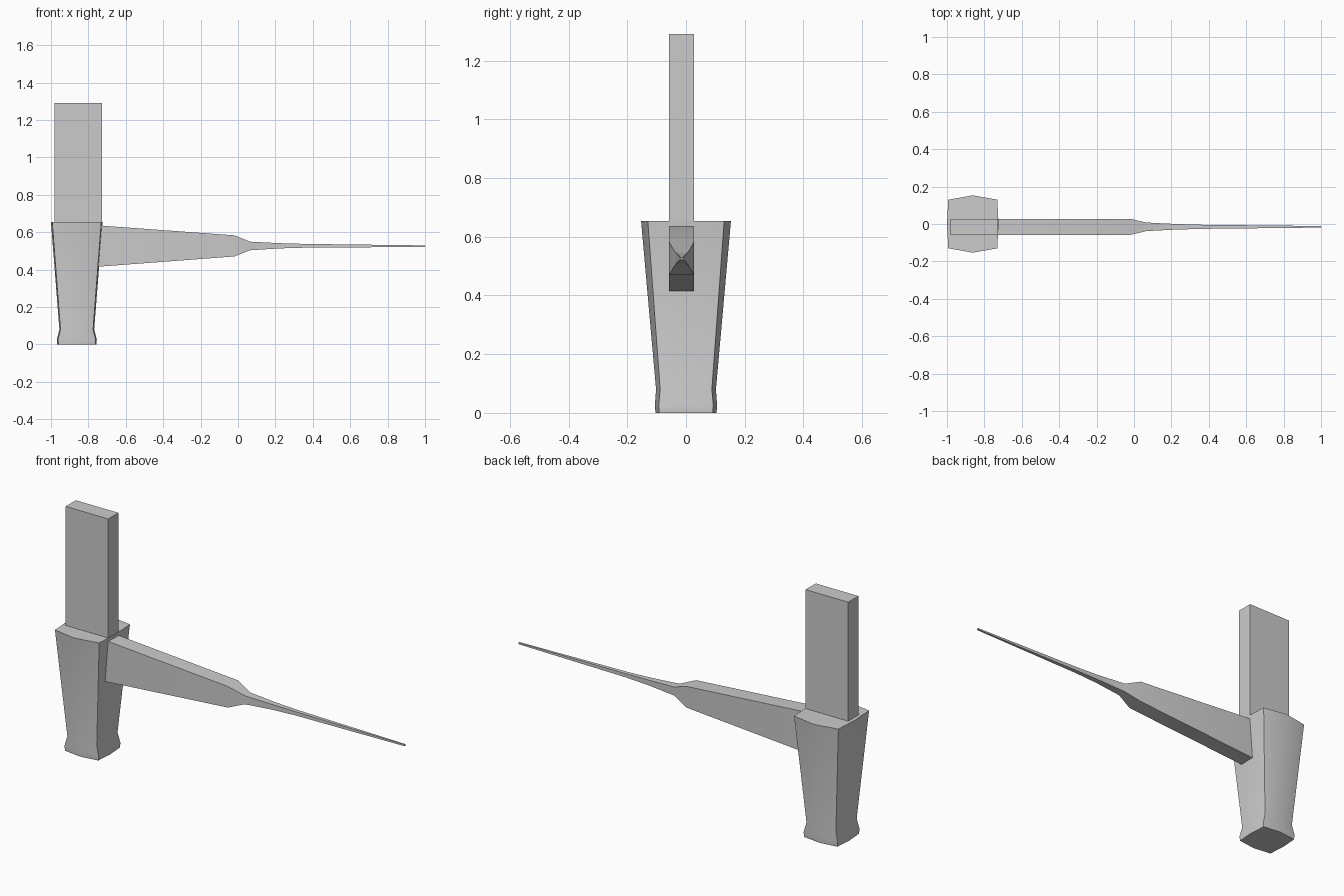
import bpy
import bmesh

if "Cube" in bpy.data.objects:
    bpy.data.objects.remove(bpy.data.objects["Cube"])


def loft(name, rings, angle=0.9):
    """Skin a list of equal-length rings and cap both ends."""
    bm = bmesh.new()
    loops = [[bm.verts.new(p) for p in ring] for ring in rings]
    n = len(loops[0])
    for a, b in zip(loops, loops[1:]):
        for i in range(n):
            j = (i + 1) % n
            bm.faces.new((a[i], a[j], b[j], b[i]))
    bm.faces.new(loops[0])
    bm.faces.new(loops[-1])
    bmesh.ops.recalc_face_normals(bm, faces=bm.faces)
    mesh = bpy.data.meshes.new(name)
    bm.to_mesh(mesh)
    bm.free()
    obj = bpy.data.objects.new(name, mesh)
    bpy.context.collection.objects.link(obj)
    bpy.ops.object.select_all(action='DESELECT')
    obj.select_set(True)
    bpy.context.view_layer.objects.active = obj
    bpy.ops.object.shade_smooth_by_angle(angle=angle)
    return obj


CX, CY = -0.862, -0.015   # body axis in x, blade and spike axis in y
HALF = 0.043              # half thickness of blade and spike


# Tapered body with slightly bowed sides and a flared foot
def body_ring(z, mx, my, kx, ky):
    pts = [(mx, 0), (kx, ky), (0, my), (-kx, ky),
           (-mx, 0), (-kx, -ky), (0, -my), (kx, -ky)]
    return [(CX + x, y, z) for x, y in pts]


loft("body", [
    body_ring(0.0, 0.105, 0.104, 0.098, 0.091),
    body_ring(0.025, 0.107, 0.106, 0.101, 0.093),
    body_ring(0.08, 0.093, 0.102, 0.087, 0.088),
    body_ring(0.653, 0.138, 0.153, 0.131, 0.130),
])

# Upright slab
loft("upright", [
    [(x, y, z) for x, y in ((-0.98, CY - HALF), (-0.728, CY - HALF),
                            (-0.728, CY + HALF), (-0.98, CY + HALF))]
    for z in (0.64, 1.29)
])


# Side arm that necks down into a long spike
def arm_ring(x_low, x_high, z_low, z_high, h):
    return [(x_low, CY - h, z_low), (x_low, CY + h, z_low),
            (x_high, CY + h, z_high), (x_high, CY - h, z_high)]


loft("spike_arm", [
    arm_ring(-0.75, -0.735, 0.415, 0.635, HALF),
    arm_ring(-0.02, -0.02, 0.47, 0.583, HALF),
    arm_ring(0.065, 0.065, 0.503, 0.549, 0.023),
    arm_ring(0.22, 0.22, 0.513, 0.541, 0.015),
    arm_ring(0.36, 0.36, 0.517, 0.537, 0.011),
    arm_ring(1.0, 1.0, 0.521, 0.529, 0.004),
])
